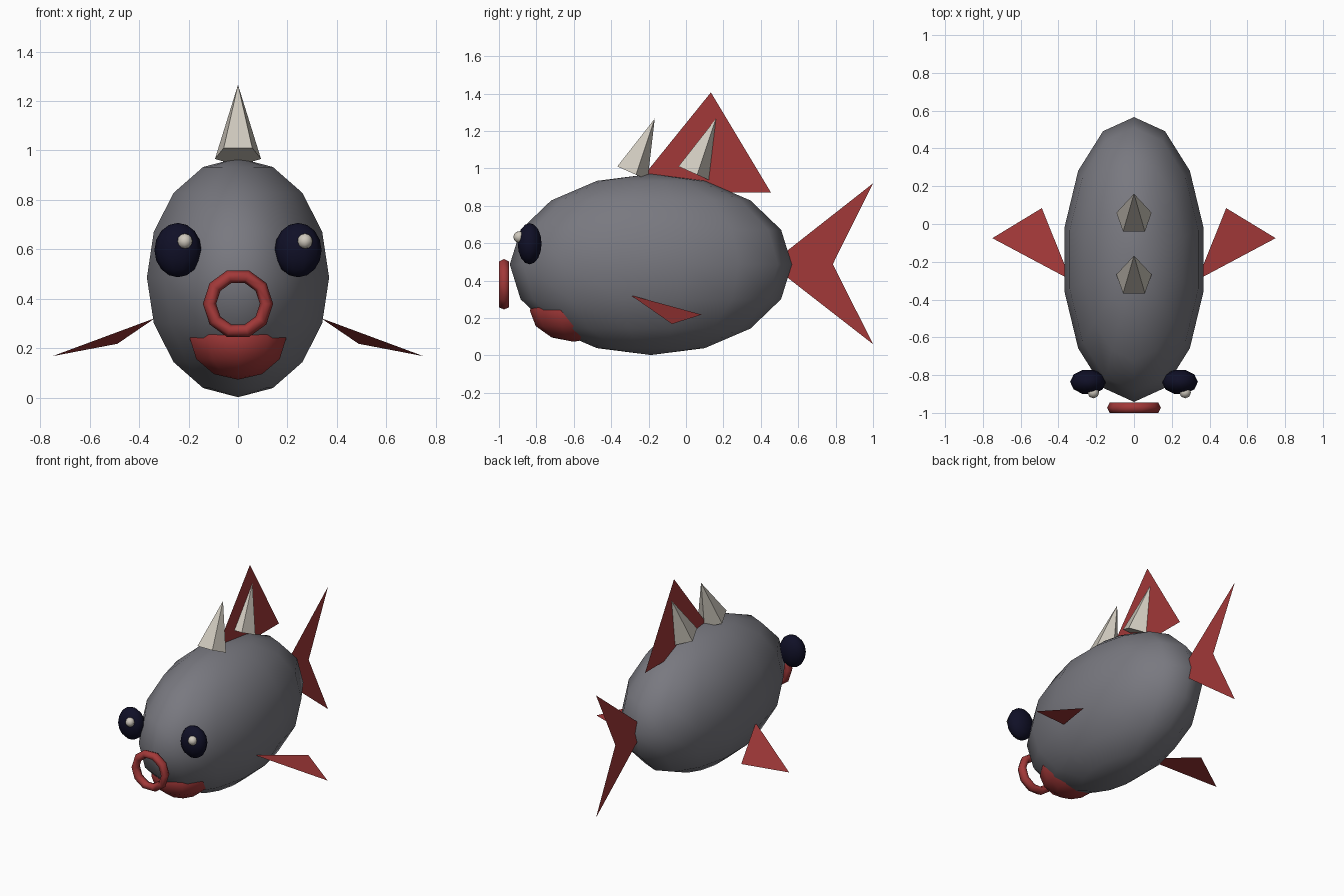
import bpy
import math
from mathutils import Matrix, Vector

if "Cube" in bpy.data.objects:
    bpy.data.objects.remove(bpy.data.objects["Cube"])


def material(name, rgb):
    m = bpy.data.materials.new(name)
    m.diffuse_color = (*rgb, 1.0)
    m.use_nodes = True
    m.node_tree.nodes["Principled BSDF"].inputs["Base Color"].default_value = m.diffuse_color
    return m


GREY = material("slate_grey", (0.19, 0.19, 0.215))
RED = material("fin_red", (0.36, 0.04, 0.04))
BONE = material("bone", (0.62, 0.58, 0.51))
NAVY = material("dark_navy", (0.005, 0.005, 0.02))


def finish(name, mat, smooth):
    ob = bpy.context.object
    ob.name = ob.data.name = name
    ob.data.materials.append(mat)
    for p in ob.data.polygons:
        p.use_smooth = smooth
    return ob


def ellipsoid(name, mat, centre, radii, segments, rings, turn=0.0):
    bpy.ops.mesh.primitive_uv_sphere_add(segments=segments, ring_count=rings, radius=1)
    ob = finish(name, mat, True)
    ob.data.transform(Matrix.Translation(centre) @ Matrix.Diagonal((*radii, 1))
                      @ Matrix.Rotation(turn, 4, "Z"))
    return ob


def fin(name, points):
    # paper-thin fin from one outline
    me = bpy.data.meshes.new(name)
    me.from_pydata([Vector(p) for p in points], [], [list(range(len(points)))])
    me.materials.append(RED)
    ob = bpy.data.objects.new(name, me)
    bpy.context.collection.objects.link(ob)


# body and red patch under the chin
ellipsoid("body", GREY, (0, -0.188, 0.486), (0.378, 0.754, 0.484), 14, 8)
ellipsoid("chin_patch", RED, (0, -0.6, 0.24), (0.205, 0.235, 0.167), 10, 6)

# ring mouth
bpy.ops.mesh.primitive_torus_add(major_segments=10, minor_segments=6,
                                 major_radius=0.115, minor_radius=0.027)
mouth = finish("mouth", RED, True)
mouth.data.transform(Matrix.Translation((0, -0.973, 0.38))
                     @ Matrix.Rotation(math.pi / 2, 4, "X")
                     @ Matrix.Diagonal((1, 1, 1.15, 1)))

# eyes with glints, and side fins
for side, s in (("left", -1), ("right", 1)):
    ellipsoid(side + "_eye", NAVY, (s * 0.243, -0.836, 0.597),
              (0.095, 0.067, 0.11), 10, 8, math.pi / 2)
    ellipsoid(side + "_eye_glint", BONE, (s * 0.243 + 0.028, -0.892, 0.633),
              (0.031, 0.031, 0.031), 8, 6)
    fin(side + "_side_fin", [(s * 0.335, -0.296, 0.322), (s * 0.75, -0.075, 0.168),
                             (s * 0.488, 0.084, 0.218)])

# back fin and tail
fin("back_fin", [(0, -0.3, 0.87), (0, 0.455, 0.87), (0, 0.133, 1.406)])
fin("tail_fin", [(0, 0.45, 0.488), (0, 1.0, 0.06), (0, 0.785, 0.488), (0, 1.0, 0.92)])

# five-sided spikes leaning back
for i, y in enumerate((-0.295, 0.032)):
    bpy.ops.mesh.primitive_cone_add(vertices=5, radius1=0.098, radius2=0, depth=0.315)
    spike = finish("spike_%d" % (i + 1), BONE, False)
    spike.data.transform(Matrix.Translation((0, y, 0.978))
                         @ Matrix.Rotation(math.radians(-24), 4, "X")
                         @ Matrix.Translation((0, 0, 0.1575)))
